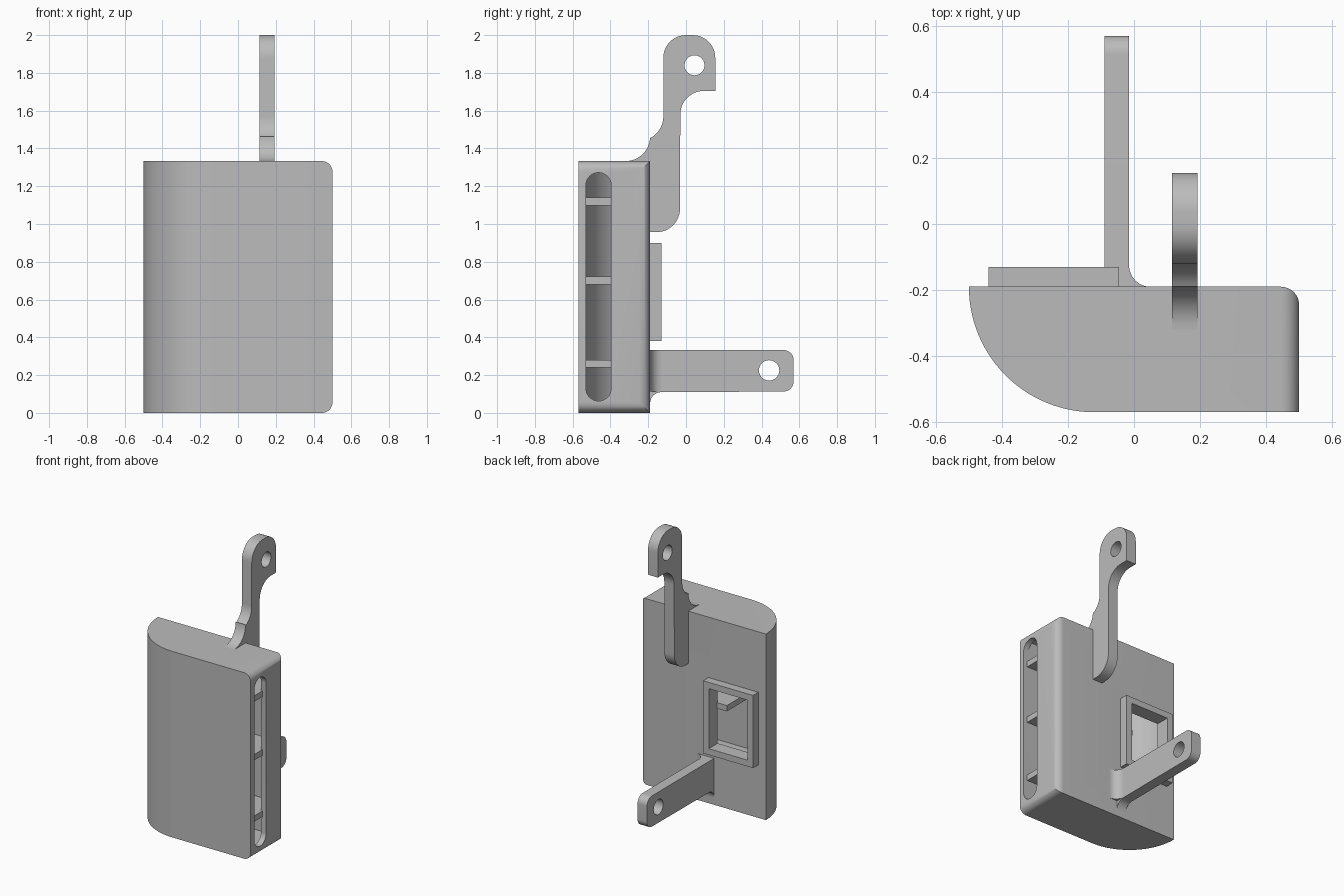
import bpy, bmesh
from math import sin, cos, radians

if "Cube" in bpy.data.objects:
    bpy.data.objects.remove(bpy.data.objects["Cube"], do_unlink=True)

grey = bpy.data.materials.new("plain grey")
grey.use_nodes = True
colour = (0.5, 0.5, 0.5, 1)
grey.diffuse_color = colour
for node in grey.node_tree.nodes:
    if node.type == 'BSDF_PRINCIPLED':
        node.inputs["Base Color"].default_value = colour


def arc(cx, cy, r, start, end, n=12):
    angles = [radians(start + (end - start) * i / n) for i in range(n + 1)]
    return [(cx + r * cos(a), cy + r * sin(a)) for a in angles]


def prism(name, outline, low, high, axis):
    """Extrude a 2D outline along x (outline in yz) or z (outline in xy)."""
    place = {"x": lambda p, t: (t, p[0], p[1]), "z": lambda p, t: (p[0], p[1], t)}[axis]
    bm = bmesh.new()
    face = bm.faces.new([bm.verts.new(place(p, low)) for p in outline])
    ext = bmesh.ops.extrude_face_region(bm, geom=[face])
    move = place((0, 0), high - low)
    bmesh.ops.translate(bm, vec=move, verts=[v for v in ext["geom"] if isinstance(v, bmesh.types.BMVert)])
    bmesh.ops.recalc_face_normals(bm, faces=bm.faces)
    mesh = bpy.data.meshes.new(name)
    bm.to_mesh(mesh)
    bm.free()
    mesh.materials.append(grey)
    obj = bpy.data.objects.new(name, mesh)
    bpy.context.collection.objects.link(obj)
    return obj


def box(name, x, y, z):
    return prism(name, [(x[0], y[0]), (x[1], y[0]), (x[1], y[1]), (x[0], y[1])], z[0], z[1], "z")


def activate(obj):
    bpy.ops.object.select_all(action='DESELECT')
    obj.select_set(True)
    bpy.context.view_layer.objects.active = obj


def cut(obj, cutter):
    cutter.hide_render = True
    mod = obj.modifiers.new("cut", 'BOOLEAN')
    mod.operation = 'DIFFERENCE'
    mod.solver = 'EXACT'
    mod.object = cutter
    activate(obj)
    bpy.ops.object.modifier_apply(modifier=mod.name)
    bpy.data.objects.remove(cutter, do_unlink=True)


def smooth(obj):
    activate(obj)
    bpy.ops.object.shade_smooth_by_angle(angle=radians(30))


BACK, FRONT, TOP, WALL = -0.19, -0.57, 1.333, 0.04

# Housing: quarter-round end on one side, square end on the other
def shell_outline(inset):
    return (arc(-0.12, BACK, 0.38 - inset, 180, 270, 28)
            + [(0.5 - inset, FRONT + inset), (0.5 - inset, BACK - inset), (-0.5 + inset, BACK - inset)][:3])


outline = shell_outline(0)[:-1]
housing = prism("housing", outline, 0, TOP, "z")
bm = bmesh.new()
bm.from_mesh(housing.data)
rim = [e for e in bm.edges
       if all(v.co.x > 0.49 for v in e.verts) and not all(v.co.y < FRONT + 0.01 for v in e.verts)]
bmesh.ops.bevel(bm, geom=rim, offset=0.055, segments=8, profile=0.5, affect='EDGES')
bm.to_mesh(housing.data)
bm.free()

# Hollow interior, long side slot and back window
inner = [p for p in shell_outline(WALL) if p[1] < BACK - WALL - 0.001]
inner += [(0.46, BACK - WALL), (-0.455, BACK - WALL)]
cut(housing, prism("cavity_cutter", inner, WALL, TOP - WALL, "z"))
slot = arc(-0.463, 1.205, 0.067, 0, 180, 16) + arc(-0.463, 0.13, 0.067, 180, 360, 16)
cut(housing, prism("slot_cutter", slot, 0.4, 0.6, "x"))
window_x, window_z = (-0.395, -0.09), (0.425, 0.855)
cut(housing, box("window_cutter", window_x, (-0.28, -0.1), window_z))
smooth(housing)

# Frame standing out around the window
frame = box("window_frame", (-0.44, -0.045), (BACK - 0.005, -0.13), (0.38, 0.9))
cut(frame, box("frame_cutter", window_x, (-0.28, -0.1), window_z))

# Shelves inside the housing, seen through the slot
for i, z in enumerate((0.26, 0.70, 1.12)):
    box(f"inner_shelf_{i + 1}", (-0.17, 0.47), (FRONT + 0.03, BACK - 0.03), (z - 0.021, z + 0.021))

# Lower arm with rounded tip, under-fillet and pin hole
lower = ([(BACK - 0.015, 0.333), (BACK - 0.015, 0.05)]
         + arc(-0.13, 0.05, 0.06, 180, 90)
         + arc(0.515, 0.168, 0.055, -90, 0) + arc(0.515, 0.278, 0.055, 0, 90))
lower_arm = prism("lower_arm", lower, -0.09, -0.015, "x")
cut(lower_arm, prism("lower_hole_cutter", arc(0.44, 0.225, 0.054, 0, 345, 23), -0.2, 0.1, "x"))
smooth(lower_arm)

# Fillet between the lower arm and the housing
fillet = arc(0.05, -0.125, 0.065, 180, 270) + [(0.05, BACK - 0.01), (-0.03, BACK - 0.01), (-0.03, -0.125)]
smooth(prism("lower_arm_fillet", fillet, 0.113, 0.333, "z"))

# Upper arm: hooked lug on a stem that flares onto the housing top
upper = ([(BACK - 0.015, 0.957)] + arc(-0.155, 1.08, 0.123, -90, 0)
         + arc(0.095, 1.58, 0.125, 180, 90) + [(0.155, 1.705)]
         + arc(0.035, 1.88, 0.12, 0, 90) + arc(0, 1.88, 0.12, 90, 180)
         + arc(-0.25, 1.57, 0.13, 0, -62)
         + arc(-0.32, 1.463, 0.13, 0, -90)
         + [(-0.32, TOP - 0.015), (BACK - 0.015, TOP - 0.015)])
upper_arm = prism("upper_arm", upper, 0.115, 0.193, "x")
cut(upper_arm, prism("upper_hole_cutter", arc(0.045, 1.84, 0.053, 0, 345, 23), 0, 0.3, "x"))
smooth(upper_arm)
